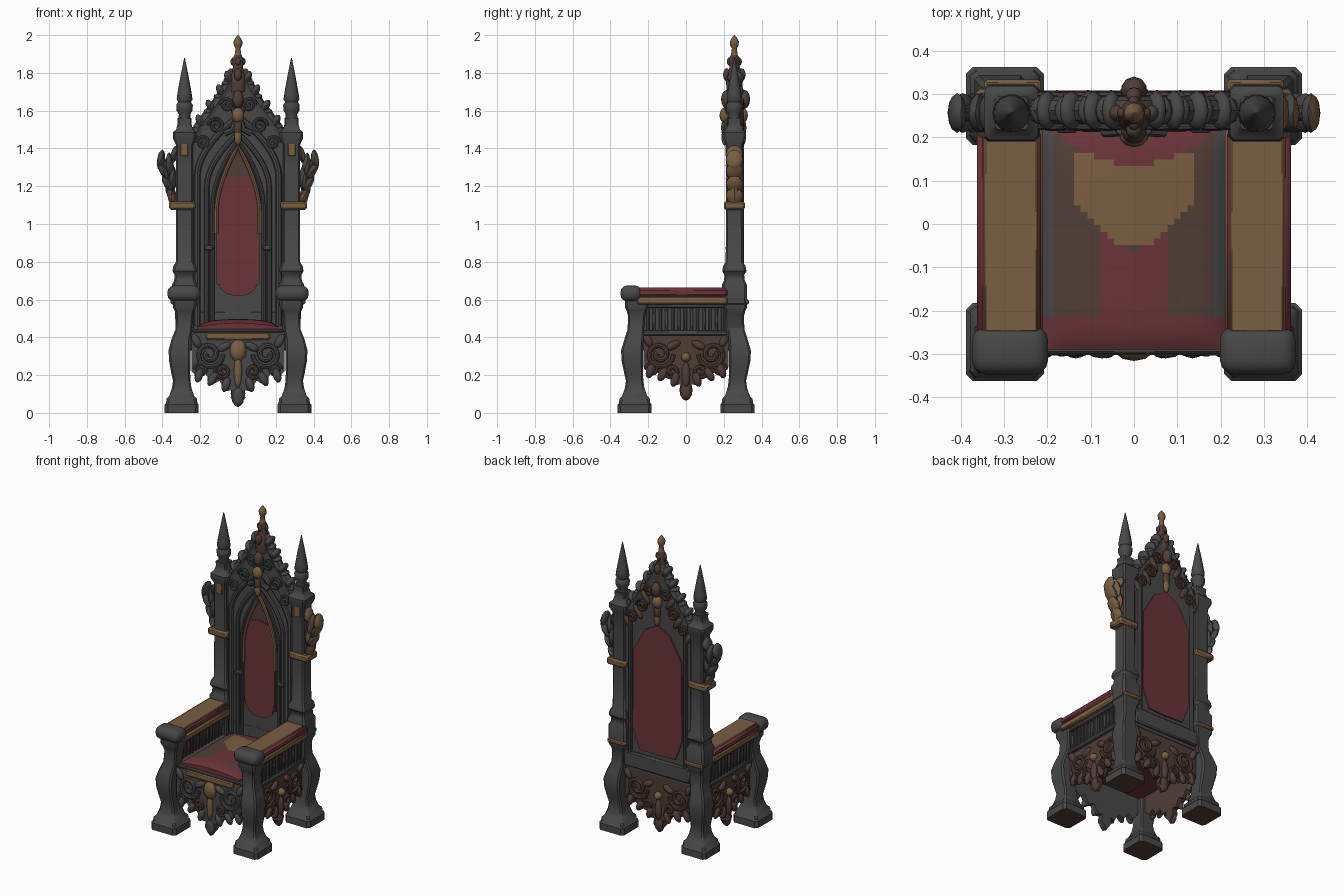
import bpy, bmesh
from math import pi, sin, cos, radians
from mathutils import Matrix, Vector

if "Cube" in bpy.data.objects:
    bpy.data.objects.remove(bpy.data.objects["Cube"])

COLOURS = [("dark grey wood", (0.066, 0.064, 0.064)), ("brown carving", (0.082, 0.048, 0.037)),
           ("old gold", (0.195, 0.112, 0.052)), ("dull red cloth", (0.145, 0.034, 0.039))]
GREY, BROWN, GOLD, RED = range(4)
MATS = []
for label, c in COLOURS:
    m = bpy.data.materials.new(label)
    m.diffuse_color = (*c, 1)
    m.use_nodes = True
    m.node_tree.nodes["Principled BSDF"].inputs["Base Color"].default_value = m.diffuse_color
    MATS.append(m)


def done(name, bm, rot=0, rule=None):
    """Turn the bmesh into an object; rule(face) may override the colour."""
    bmesh.ops.recalc_face_normals(bm, faces=bm.faces[:])
    bm.normal_update()
    for f in bm.faces:
        if rule and rule(f) is not None:
            f.material_index = rule(f)
    me = bpy.data.meshes.new(name)
    bm.to_mesh(me)
    bm.free()
    for mat in MATS:
        me.materials.append(mat)
    ob = bpy.data.objects.new(name, me)
    ob.rotation_euler.z = rot
    bpy.context.collection.objects.link(ob)


def painted(fn):
    def wrap(bm, mat, *a, **k):
        old = set(bm.faces)
        fn(bm, *a, **k)
        for f in bm.faces:
            if f not in old:
                f.material_index = mat
    return wrap


@painted
def box(bm, x, y, z, bev=0.008):
    mid = [(a + b) / 2 for a, b in (x, y, z)]
    size = [abs(b - a) for a, b in (x, y, z)]
    r = bmesh.ops.create_cube(bm, size=1, matrix=Matrix.Translation(mid) @ Matrix.Diagonal((*size, 1)))
    edges = {e for v in r["verts"] for e in v.link_edges}
    bmesh.ops.bevel(bm, geom=list(edges), offset=bev, segments=3 if bev > 0.02 else 1,
                    profile=0.5, affect='EDGES')


def skin(bm, rings):
    n = len(rings[0])
    for a, b in zip(rings, rings[1:]):
        for i in range(n):
            bm.faces.new((a[i], a[(i + 1) % n], b[(i + 1) % n], b[i]))
    bm.faces.new(rings[0][::-1])
    bm.faces.new(rings[-1])


@painted
def loft(bm, cx, cy, rings, n=0):
    """Rings of (z, half width, x shift, y shift); n=0 gives a chamfered square, else a circle."""
    c = 0.82
    sec = [(1, -c), (1, c), (c, 1), (-c, 1), (-1, c), (-1, -c), (-c, -1), (c, -1)]
    if n:
        sec = [(cos(2 * pi * i / n), sin(2 * pi * i / n)) for i in range(n)]
    out = []
    for z, h, *s in rings:
        dx, dy = s or (0, 0)
        out.append([bm.verts.new((cx + dx + u * h, cy + dy + v * h, z)) for u, v in sec])
    skin(bm, out)


@painted
def plate(bm, pts, y0, y1):
    a, b = [[bm.verts.new((x, y, z)) for x, z in pts] for y in (y0, y1)]
    skin(bm, [a, b])


@painted
def tube(bm, pts, y, r0, r1=None, n=8):
    """Round moulding along (x, z) points at depth y, tapering from r0 to r1."""
    r1 = r0 if r1 is None else r1
    nrm, rings, last = Vector((0, 1, 0)), [], len(pts) - 1
    P = [Vector((x, y, z)) for x, z in pts]
    for i, p in enumerate(P):
        t = (P[min(i + 1, last)] - P[max(i - 1, 0)]).normalized()
        side, r = nrm.cross(t), r0 + (r1 - r0) * i / last
        rings.append([bm.verts.new(p + r * (cos(2 * pi * k / n) * nrm + sin(2 * pi * k / n) * side))
                      for k in range(n)])
    skin(bm, rings)


@painted
def leaf(bm, x, y, z, lx, ly, lz, tilt=0):
    M = Matrix.Translation((x, y, z)) @ Matrix.Rotation(tilt, 4, 'Y') @ Matrix.Diagonal((lx, ly, lz, 1))
    bmesh.ops.create_icosphere(bm, subdivisions=2, radius=1, matrix=M)


def scroll(bm, mat, x, z, R, s, y, r=0.014, start=0):
    pts = []
    for i in range(25):
        t = i / 24
        a = start + 3.2 * pi * t
        pts.append((x + s * R * (1 - 0.8 * t) * cos(a), z + R * (1 - 0.8 * t) * sin(a)))
    tube(bm, mat, pts, y, r * 0.7, r)


def outline(half):
    return half + [(-x, z) for x, z in reversed(half) if x > 1e-6]


def arch(w, z0, zs, za):
    half = [(w, z0), (w, zs)] + [(w * (1 - (i / 10) ** 1.8), zs + (za - zs) * i / 10) for i in range(1, 11)]
    return outline(half)


# legs with stepped plinth feet
LEG = [(0, .09), (.045, .09), (.052, .083), (.075, .08), (.09, .066), (.13, .052), (.17, .046), (.21, .05, .005, .005),
       (.27, .056, .01, .012), (.33, .058, .012, .014), (.39, .05, .004, .004), (.44, .044, -.01, -.006), (.51, .044, -.015, -.01),
       (.54, .052, -.015, -.01), (.56, .062, -.015, -.01), (.6, .062, -.015, -.01)]
for sy, name in ((-1, "front_leg"), (1, "back_leg")):
    for s in (-1, 1):
        bm = bmesh.new()
        rings = [(r[0], r[1], s * r[2], sy * r[3]) if len(r) > 2 else r for r in LEG]
        loft(bm, GREY, s * .298, sy * .272, rings)
        done(name, bm, rule=lambda f: BROWN if f.normal.z < -.9 else None)

# armrests, hand knobs and fluted side panels
for s in (-1, 1):
    bm = bmesh.new()
    box(bm, RED, (s * .215, s * .362), (-.26, .22), (.615, .66), .012)
    box(bm, GOLD, (s * .21, s * .358), (-.26, .22), (.575, .618), .008)
    box(bm, GOLD, (s * .222, s * .346), (-.25, .22), (.65, .664), .004)
    box(bm, GREY, (s * .198, s * .374), (-.347, -.235), (.592, .674), .034)
    done("armrest", bm)
    bm = bmesh.new()
    box(bm, GREY if s > 0 else RED, (s * .265, s * .31), (-.24, .22), (.42, .58), .004)
    for i in range(13):
        y = -.21 + i * .033
        box(bm, GREY, (s * .255, s * .322), (y, y + .016), (.42, .58), .004)
    box(bm, GREY, (s * .23, s * .335), (-.25, .22), (.555, .578), .006)
    box(bm, GREY, (s * .23, s * .33), (-.25, .22), (.41, .435), .006)
    done("arm_side_panel", bm)

# seat frame and domed cushion coloured in patches
bm = bmesh.new()
box(bm, GREY, (-.27, .27), (-.275, .27), (.33, .44))
box(bm, GREY, (-.24, .24), (-.3, -.25), (.425, .445), .006)
done("seat_frame", bm, rule=lambda f: RED if f.normal.z < -.9 else None)


def seat_rule(f):
    x, y, z = f.calc_center_median()
    x = abs(x)
    if f.normal.z < .5 or y < -.22 or y > .135 + 2.2 * x * x:
        return RED
    if -.05 < y < .17 and x < min(.14, .045 + .9 * (y + .05)):
        return GOLD
    if y < -.02 and .01 < x + (y < -.06) < 2 and x < .08:
        return RED
    return GREY if x > .185 else BROWN


bm = bmesh.new()
bmesh.ops.create_grid(bm, x_segments=28, y_segments=34, size=1)
ext = bmesh.ops.extrude_face_region(bm, geom=bm.faces[:])
top = {v for v in ext["geom"] if isinstance(v, bmesh.types.BMVert)}
for v in bm.verts:
    u, w = v.co.x, v.co.y
    z = .455 + .022 * (1 - u ** 8) * (1 - w ** 8) + .02 * (1 - u * u) if v in top else .43
    v.co = (u * .215, -.033 + w * .257, z)
done("seat_cushion", bm, rule=seat_rule)

# carved aprons with scrolls, leaves and a central pendant
HALF = [(1, .43), (1, .22), (.84, .175), (.7, .205), (.55, .15), (.4, .17), (.26, .115), (.13, .12), (.16, .08), (0, .03)]
for name, rot, dist, hw, lift, main, accent in (
        ("front_apron", 0, .29, .245, 0, GREY, BROWN), ("right_apron", pi / 2, .31, .225, .1, BROWN, BROWN),
        ("back_apron", pi, .285, .245, .06, BROWN, BROWN), ("left_apron", -pi / 2, .31, .225, .1, BROWN, BROWN)):
    bm = bmesh.new()
    up = lambda z: z + lift * (.43 - z)
    plate(bm, main, outline([(x * hw, up(z)) for x, z in HALF]), -dist, -dist + .035)
    for s in (-1, 1):
        scroll(bm, main, s * hw * .62, .31, .075, s, -dist, .016, pi)
        scroll(bm, accent, s * hw * .33, .22, .045, -s, -dist, .013, pi / 2)
        scroll(bm, main, s * hw * .8, .23, .035, s, -dist, .012)
        for x, z, t in ((.84, .2, .3), (.55, .18, .5), (.26, .15, .3), (.3, .35, 1.1), (.9, .38, -.5)):
            leaf(bm, main, s * x * hw, -dist, up(z), .022, .02, .042, -s * t)
    leaf(bm, main, 0, -dist + .01, up(.085), .034, .022, .055)
    if main == GREY:                                    # gilded crest on the front
        box(bm, GOLD, (-.17, .17), (-dist - .012, -dist + .02), (.385, .428), .008)
        leaf(bm, GOLD, 0, -dist, .33, .045, .026, .06)
        leaf(bm, GOLD, 0, -dist, .22, .022, .02, .09)
    else:
        leaf(bm, GOLD, 0, -dist, .295, .026, .034, .026)
        leaf(bm, BROWN, 0, -dist, .2, .024, .022, .07)
    done(name, bm, rot)

# back posts with bases, caps and spires
for s in (-1, 1):
    bm = bmesh.new()
    loft(bm, GREY, s * .283, .256, [(.4, .048), (.56, .05), (.58, .066), (.68, .066), (.7, .055), (.73, .052), (.75, .064),
         (.775, .06), (.8, .046), (1.04, .044), (1.3, .044), (1.42, .046), (1.455, .062), (1.485, .062),
         (1.5, .045), (1.53, .036), (1.56, .038)])
    loft(bm, GREY, s * .283, .256, [(1.55, .034), (1.58, .03), (1.6, .042), (1.63, .044), (1.645, .034), (1.66, .042),
         (1.69, .038), (1.78, .022), (1.88, .002)], 14)
    box(bm, GOLD, (s * .215, s * .345), (.25, .333), (.575, .6), .006)
    box(bm, GOLD, (s * .235, s * .335), (.2, .313), (.735, .75), .004)
    box(bm, GOLD, (s * .265, s * .305), (.208, .25), (1.36, 1.45), .003)
    done("back_post", bm)
    # leafy wing bracket on the outer side of the post
    bm = bmesh.new()
    box(bm, GOLD, (s * .225, s * .365), (.2, .312), (1.075, 1.12), .01)
    tube(bm, GREY, [(s * .33, 1.1), (s * .36, 1.18), (s * .365, 1.26), (s * .4, 1.34)], .256, .028, .016)
    for x, z, l, t in ((.352, 1.15, .05, .3), (.372, 1.21, .055, .5), (.395, 1.28, .06, .5), (.408, 1.34, .055, -.15),
                       (.36, 1.31, .07, .1), (.345, 1.24, .07, 0), (.335, 1.37, .05, -.3)):
        leaf(bm, GREY, s * x, .256, z, .021, .046, l, s * t)
    done("wing_leaf", bm, rule=lambda f, s=s: GOLD if (
        f.normal.x * s > .55 and s > 0) or f.calc_center_median().z < 1.15 else None)

# tall back with pointed gable and nested arch mouldings
EDGE = [(.24, 1.44), (.205, 1.51), (.16, 1.57), (.11, 1.635), (.07, 1.7), (.04, 1.765), (0, 1.81)]
bm = bmesh.new()
plate(bm, GREY, outline([(.24, .42)] + EDGE), .237, .29)
tube(bm, GREY, outline(EDGE), .262, .032, .032)
for w, zs, za, y, r in ((.215, 1.26, 1.57, .235, .017), (.165, 1.2, 1.48, .232, .014), (.135, 1.1, 1.44, .234, .01)):
    tube(bm, GREY, arch(w, .46, zs, za), y, r)
for s in (-1, 1):
    box(bm, GREY, (s * .13, s * .18), (.21, .24), (.86, .885), .006)
    for x, z, t in ((.2, 1.545, .5), (.145, 1.625, .6), (.092, 1.705, .5), (.05, 1.775, .4)):
        leaf(bm, GREY, s * x, .262, z, .021, .045, .038, s * t)
        leaf(bm, GREY, s * (x + .012), .262, z - .03, .026, .035, .016)
    for x, z, R in ((.185, 1.43, .035), (.115, 1.52, .042), (.06, 1.63, .035)):
        scroll(bm, GREY, s * x, z, R, s, .226, .012)
        scroll(bm, BROWN, s * x, z, R, s, .297, .012)
        leaf(bm, BROWN, s * (x + .03), .292, z - .05, .02, .016, .05, s * .6)
    tube(bm, GREY, [(s * .2, .46), (s * .2, 1.4)], .294, .014)
    tube(bm, GREY, [(s * .07, 1.48), (s * .03, 1.5), (s * .01, 1.56), (s * .03, 1.62)], .218, .018, .012)
box(bm, GREY, (-.24, .24), (.235, .308), (.44, .54))
done("carved_back", bm)

# arched front upholstery with gilded moulding
bm = bmesh.new()
plate(bm, BROWN, arch(.115, .68, 1.05, 1.4), .228, .24)
plate(bm, RED, outline([(0, .618), (.05, .625), (.095, .66), (.11, .73), (.11, 1.02), (.1, 1.14), (.08, 1.24), (0, 1.255)]), .221, .24)
tube(bm, GOLD, arch(.115, .95, 1.06, 1.41), .224, .012)
done("front_back_cushion", bm)

# red panel on the rear of the back
bm = bmesh.new()
plate(bm, RED, outline([(0, 1.42), (.09, 1.37), (.175, 1.22), (.18, .7), (.13, .57), (0, .565)]), .285, .299)
done("rear_back_panel", bm)

# gilded rosettes and the finial
bm = bmesh.new()
for y in (.205, .3):
    leaf(bm, GOLD, 0, y, 1.575, .034, .028, .042)
    leaf(bm, BROWN, 0, y, 1.51, .022, .02, .05)
    leaf(bm, GOLD, 0, y, 1.46, .02, .018, .045)
    leaf(bm, BROWN, 0, y + .01, 1.66, .03, .03, .05)
loft(bm, BROWN, 0, .256, [(1.7, .04), (1.77, .046), (1.8, .036), (1.83, .026), (1.87, .032), (1.895, .018), (1.93, .013),
     (1.945, .022), (1.965, .024), (1.985, .014), (2.0, .002)], 12)
for k in range(4):
    a = k * pi / 2
    leaf(bm, BROWN, .04 * cos(a), .256 + .04 * sin(a), 1.79, .02, .02, .035)
    leaf(bm, BROWN, .026 * cos(a), .256 + .026 * sin(a), 1.86, .014, .014, .022)
done("finial", bm, rule=lambda f: GOLD if f.calc_center_median().z > 1.9 else None)

# smooth shading with crisp edges
bpy.ops.object.select_all(action='SELECT')
bpy.context.view_layer.objects.active = bpy.context.selected_objects[0]
bpy.ops.object.shade_smooth_by_angle(angle=radians(38))
